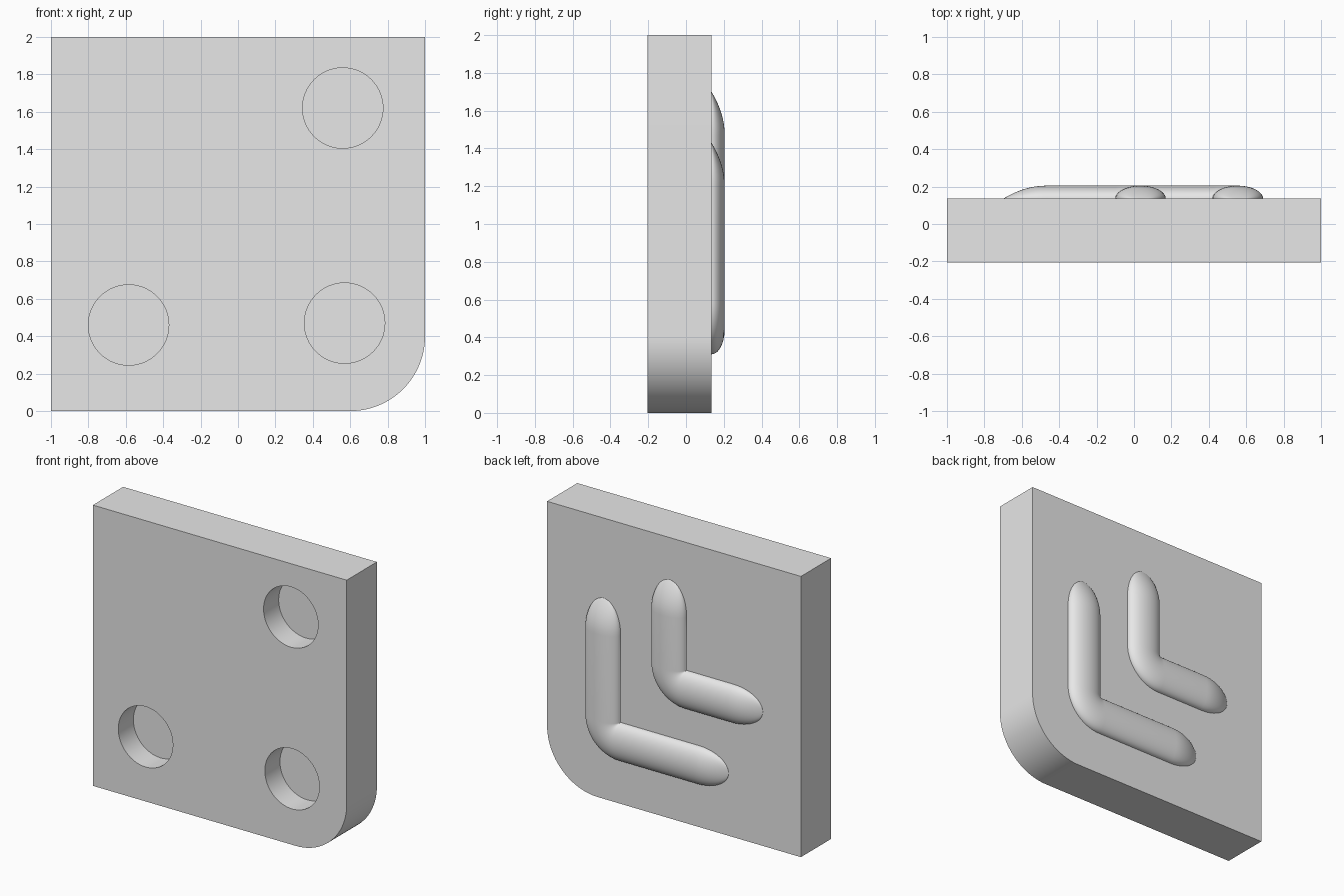
import bpy, bmesh
from math import sin, cos, pi, sqrt, radians
from mathutils import Vector

FRONT, BACK, TOP = -0.205, 0.135, 0.205   # plate faces and ridge crest in y
HALF, CAP = 0.135, 0.23                   # ridge half width and end length

if "Cube" in bpy.data.objects:
    bpy.data.objects.remove(bpy.data.objects["Cube"])

grey = bpy.data.materials.new("light grey")
grey.use_nodes = True
grey.diffuse_color = (0.8, 0.8, 0.8, 1)
grey.node_tree.nodes["Principled BSDF"].inputs["Base Color"].default_value = (0.8, 0.8, 0.8, 1)


def finish(bm, name):
    bmesh.ops.remove_doubles(bm, verts=bm.verts, dist=1e-5)
    bmesh.ops.recalc_face_normals(bm, faces=bm.faces)
    mesh = bpy.data.meshes.new(name)
    bm.to_mesh(mesh)
    bm.free()
    mesh.materials.append(grey)
    obj = bpy.data.objects.new(name, mesh)
    bpy.context.collection.objects.link(obj)
    return obj


def smooth(obj):
    bpy.ops.object.select_all(action="DESELECT")
    obj.select_set(True)
    bpy.context.view_layer.objects.active = obj
    bpy.ops.object.shade_smooth_by_angle(angle=radians(35))


def prism(name, outline, y0, y1):
    bm = bmesh.new()
    face = bm.faces.new([bm.verts.new((x, y0, z)) for x, z in outline])
    side = bmesh.ops.extrude_face_region(bm, geom=[face])["geom"]
    verts = [v for v in side if isinstance(v, bmesh.types.BMVert)]
    bmesh.ops.translate(bm, verts=verts, vec=(0, y1 - y0, 0))
    return finish(bm, name)


def arc(cx, cz, r, a0, a1, n):
    return [(cx + r * cos(a0 + (a1 - a0) * i / n),
             cz + r * sin(a0 + (a1 - a0) * i / n)) for i in range(n + 1)]


# Plate with one rounded lower corner
plate = prism("plate", [(1, 2), (-1, 2), (-1, 0)] + arc(0.6, 0.4, 0.4, -pi / 2, 0, 24),
              FRONT, BACK)

# Round blind holes in the front
for x, z in [(0.56, 1.62), (0.57, 0.47), (-0.585, 0.46)]:
    cutter = prism("hole_cutter", arc(x, z, 0.215, 0, 2 * pi, 64), FRONT - 0.1, FRONT + 0.17)
    cutter.hide_render = True
    cut = plate.modifiers.new("hole", "BOOLEAN")
    cut.object = cutter
    cut.solver = "EXACT"
    bpy.context.view_layer.objects.active = plate
    bpy.ops.object.modifier_apply(modifier=cut.name)
    bpy.data.objects.remove(cutter)
smooth(plate)


def ridge(name, px, pz, up, across):
    """L-shaped domed ridge bent about its inner corner (px, pz)."""
    pivot = Vector((px, 0, pz))
    right, down = Vector((1, 0, 0)), Vector((0, 0, -1))
    steps = [sin(pi / 2 * i / 12) for i in range(13)]       # 1 = tip, 0 = full section
    stations = [(right, -down * (up - CAP + CAP * t), t) for t in reversed(steps)]
    stations += [(right * cos(a) + down * sin(a), Vector(), 0)
                 for a in (pi / 2 * i / 16 for i in range(17))]
    stations += [(down, -right * (across - CAP + CAP * t), t) for t in steps]
    bm = bmesh.new()
    rings = []
    for out, along, t in stations:
        w = HALF * sqrt(max(0, 1 - t * t))
        h = (TOP - BACK) * (1 - t * t)
        centre = pivot + along + out * HALF
        pts = [(w * cos(pi * k / 20), BACK + h * sin(pi * k / 20)) for k in range(21)]
        pts = [(w, BACK - 0.02)] + pts + [(-w, BACK - 0.02)]
        rings.append([bm.verts.new(centre + out * s + Vector((0, y, 0))) for s, y in pts])
    for a, b in zip(rings, rings[1:]):
        for k in range(len(a)):
            j = (k + 1) % len(a)
            bm.faces.new((a[k], a[j], b[j], b[k]))
    bmesh.ops.dissolve_degenerate(bm, dist=1e-5, edges=bm.edges)
    smooth(finish(bm, name))


# Raised ridges on the back
ridge("outer_ridge", 0.42, 0.58, 0.85, 0.85)
ridge("inner_ridge", -0.1, 1.09, 0.61, 0.6)
